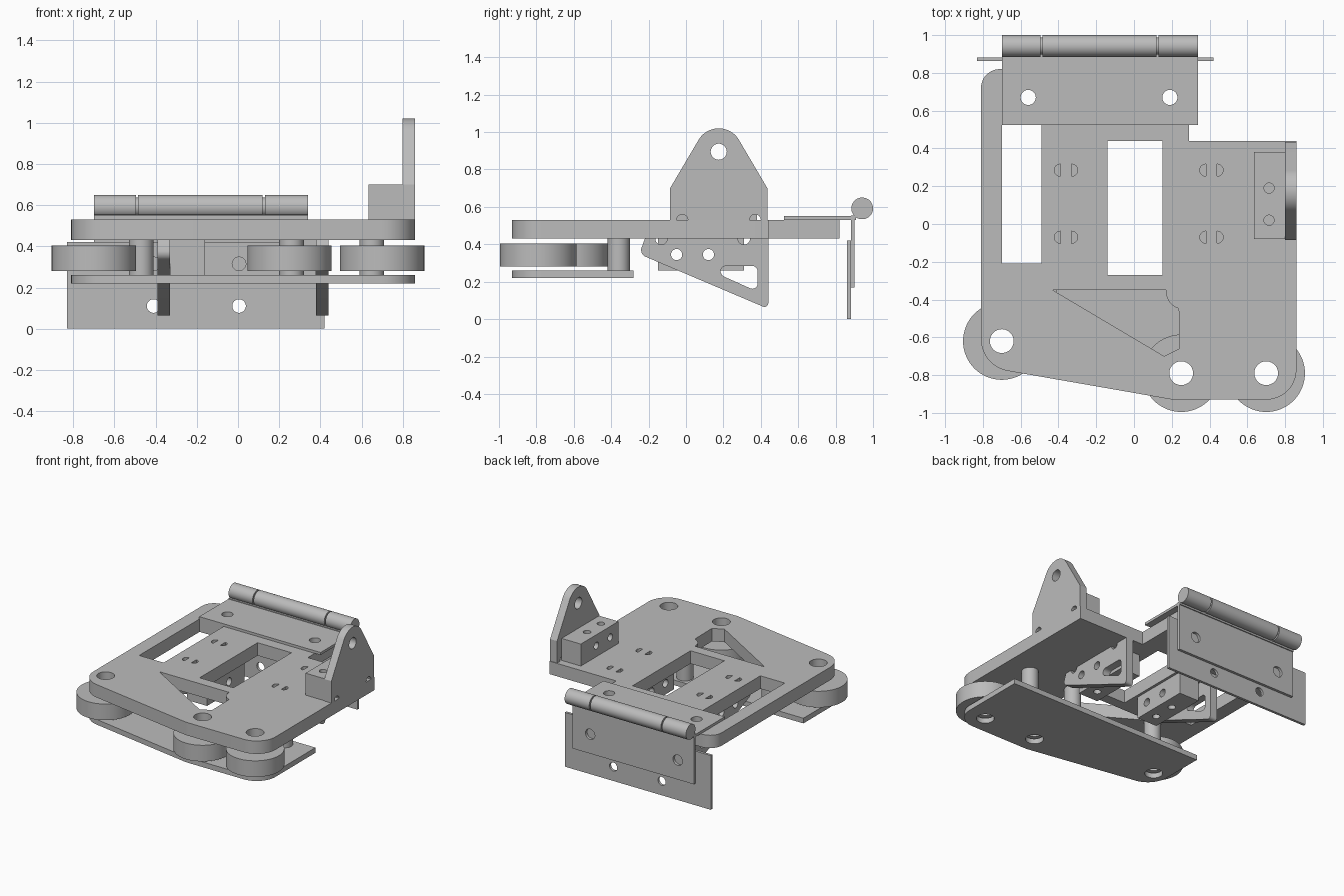
import bpy, bmesh, math
from mathutils import Matrix

cube = bpy.data.objects.get("Cube")
if cube:
    bpy.data.objects.remove(cube, do_unlink=True)

grey = bpy.data.materials.new("plain_grey")
grey.use_nodes = True
grey.diffuse_color = (0.5, 0.5, 0.5, 1)
grey.node_tree.nodes["Principled BSDF"].inputs["Base Color"].default_value = (0.5, 0.5, 0.5, 1)

# Columns send a drawing's u, v and depth to world axes
AXES = {
    "z": Matrix.Identity(4),
    "x": Matrix(((0, 0, 1, 0), (1, 0, 0, 0), (0, 1, 0, 0), (0, 0, 0, 1))),
    "y": Matrix(((1, 0, 0, 0), (0, 0, -1, 0), (0, 1, 0, 0), (0, 0, 0, 1))),
}


def arc(u, v, r, start, end, n=12):
    angles = [math.radians(start + (end - start) * i / n) for i in range(n + 1)]
    return [(u + r * math.cos(a), v + r * math.sin(a)) for a in angles]


def circle(u, v, r, n=40):
    return arc(u, v, r, 0, 360, n)[:-1]


def rect(u0, v0, u1, v1):
    return [(u0, v0), (u1, v0), (u1, v1), (u0, v1)]


def shade(mesh):
    mesh.shade_smooth()
    mesh.set_sharp_from_angle(angle=math.radians(30))


def part(name, loops, low, high, axis="z"):
    """Fill closed loops (inner ones become holes) and extrude along an axis."""
    curve = bpy.data.curves.new(name, "CURVE")
    curve.dimensions = "2D"
    curve.fill_mode = "BOTH"
    curve.extrude = (high - low) / 2
    for loop in loops:
        spline = curve.splines.new("POLY")
        spline.points.add(len(loop) - 1)
        for point, (u, v) in zip(spline.points, loop):
            point.co = (u, v, 0, 1)
        spline.use_cyclic_u = True
    temp = bpy.data.objects.new(name + "_curve", curve)
    bpy.context.collection.objects.link(temp)
    deps = bpy.context.evaluated_depsgraph_get()
    mesh = bpy.data.meshes.new_from_object(temp.evaluated_get(deps))
    bpy.data.objects.remove(temp, do_unlink=True)
    middle = (low + high) / 2
    depth = -middle if axis == "y" else middle
    mesh.transform(AXES[axis] @ Matrix.Translation((0, 0, depth)))
    bm = bmesh.new()
    bm.from_mesh(mesh)
    bmesh.ops.remove_doubles(bm, verts=bm.verts, dist=0.0001)
    bmesh.ops.recalc_face_normals(bm, faces=bm.faces)
    bm.to_mesh(mesh)
    bm.free()
    mesh.materials.clear()
    mesh.materials.append(grey)
    shade(mesh)
    mesh.name = name
    obj = bpy.data.objects.new(name, mesh)
    bpy.context.collection.objects.link(obj)
    return obj


def cut(obj, loops, low, high):
    """Cut vertical pockets into a part."""
    cutter = part("cutter", loops, low, high)
    cutter.hide_render = True
    mod = obj.modifiers.new("pockets", "BOOLEAN")
    mod.operation = "DIFFERENCE"
    mod.solver = "EXACT"
    mod.object = cutter
    deps = bpy.context.evaluated_depsgraph_get()
    mesh = bpy.data.meshes.new_from_object(obj.evaluated_get(deps))
    obj.modifiers.clear()
    obj.data = mesh
    bpy.data.objects.remove(cutter, do_unlink=True)
    shade(mesh)


# Shared front edge of both big plates, and the roller axes
front_edge = (arc(-0.64, -0.61, 0.17, 180, 260) + arc(0.22, -0.76, 0.17, 260, 270, 3)
              + arc(0.70, -0.77, 0.16, 270, 360))
rollers = [(-0.70, -0.62), (0.25, -0.79), (0.70, -0.79)]
axle_holes = [circle(x, y, 0.063) for x, y in rollers]

# Main plate with windows
outline = front_edge + [(0.86, 0.44), (0.29, 0.44), (0.29, 0.82)] + arc(-0.71, 0.72, 0.1, 90, 180)
triangle = [(-0.43, -0.35), (0.17, -0.35)] + arc(0.26, -0.36, 0.09, 180, 255, 8) + [
    (0.24, -0.66), (0.16, -0.70)]
hinge_holes = [circle(x, 0.67, 0.04) for x in (-0.56, 0.19)]
main_plate = part("main_plate", [outline, rect(-0.70, -0.21, -0.49, 0.53),
                                 rect(-0.14, -0.27, 0.15, 0.44), triangle]
                  + axle_holes + hinge_holes, 0.43, 0.53)

# Half-round relief pockets beside each bracket tab
pockets = []
for x in (-0.36, 0.41):
    for y in (0.285, -0.07):
        pockets.append(arc(x + 0.03, y, 0.032, -90, 90))
        pockets.append(arc(x - 0.03, y, 0.032, 90, 270))
cut(main_plate, pockets, 0.47, 0.6)

# Lower plate, rollers and posts
part("lower_plate", [front_edge + [(0.86, -0.28), (-0.81, -0.28)]] + axle_holes, 0.22, 0.26)
for i, (x, y) in enumerate(rollers):
    part(f"roller_{i + 1}", [circle(x, y, 0.205, 64), circle(x, y, 0.063)], 0.28, 0.405)
for i, x in enumerate((-0.47, 0.26, 0.65)):
    part(f"post_{i + 1}", [circle(x, -0.36, 0.06)], 0.26, 0.43)

# Hanging side brackets, each with a drilled block on its inner side
bracket = ([(0.44, 0.43), (0.345, 0.43)] + arc(0.31, 0.43, 0.032, 0, -180)
           + [(-0.10, 0.43)] + arc(-0.132, 0.43, 0.032, 0, -180) + [(-0.22, 0.43)]
           + arc(-0.20, 0.37, 0.04, 170, 245, 6) + arc(0.42, 0.085, 0.02, 245, 360, 6))
window = (arc(0.215, 0.255, 0.03, 90, 245, 6) + arc(0.355, 0.19, 0.028, 245, 360, 6)
          + arc(0.353, 0.255, 0.03, 0, 90, 6))
screw_holes = [circle(y, 0.345, 0.03, 24) for y in (-0.05, 0.12)]
for side, x, block_x in (("right", -0.36, -0.245), ("left", 0.41, 0.295)):
    part(side + "_bracket", [bracket, window] + screw_holes, x - 0.03, x + 0.03, "x")
    block = part(side + "_bracket_block", [rect(-0.15, 0.26, 0.31, 0.43)] + screw_holes,
                 block_x - 0.085, block_x + 0.085, "x")
    cut(block, [circle(block_x, y, 0.027, 24) for y in (-0.05, 0.12)], 0.2, 0.40)

# Upright lug and its block
lug = ([(-0.085, 0.53)] + arc(-0.02, 0.53, 0.03, 180, 0) + arc(0.37, 0.53, 0.03, 180, 0)
       + [(0.435, 0.53), (0.435, 0.70)] + arc(0.175, 0.895, 0.125, 30, 150, 20) + [(-0.085, 0.70)])
part("lug", [lug, circle(0.175, 0.895, 0.043)], 0.80, 0.86, "x")
lug_block = part("lug_block", [rect(-0.08, 0.53, 0.38, 0.70)]
                 + [circle(y, 0.615, 0.027, 24) for y in (0.02, 0.19)], 0.635, 0.80, "x")
cut(lug_block, [circle(0.715, y, 0.027, 24) for y in (0.02, 0.19)], 0.56, 0.8)

# Hinge: flat leaf, hanging leaf and three knuckles
part("hinge_top_leaf", [rect(-0.70, 0.525, 0.34, 0.91)] + hinge_holes, 0.53, 0.55)
part("hinge_hanging_leaf", [rect(-0.70, 0.17, 0.34, 0.555)]
     + [circle(x, 0.32, 0.04) for x in (-0.56, 0.19)], 0.882, 0.902, "y")
for i, (x0, x1) in enumerate(((-0.70, -0.495), (-0.485, 0.12), (0.13, 0.34))):
    part(f"hinge_knuckle_{i + 1}", [circle(0.942, 0.592, 0.058, 48)], x0, x1, "x")
part("hinge_pin", [circle(0.942, 0.592, 0.045)], -0.69, 0.33, "x")

# Back panel
part("back_panel", [rect(-0.83, 0, 0.42, 0.42)]
     + [circle(x, z, 0.033) for x in (-0.41, 0.005) for z in (0.11, 0.315)], 0.862, 0.882, "y")
